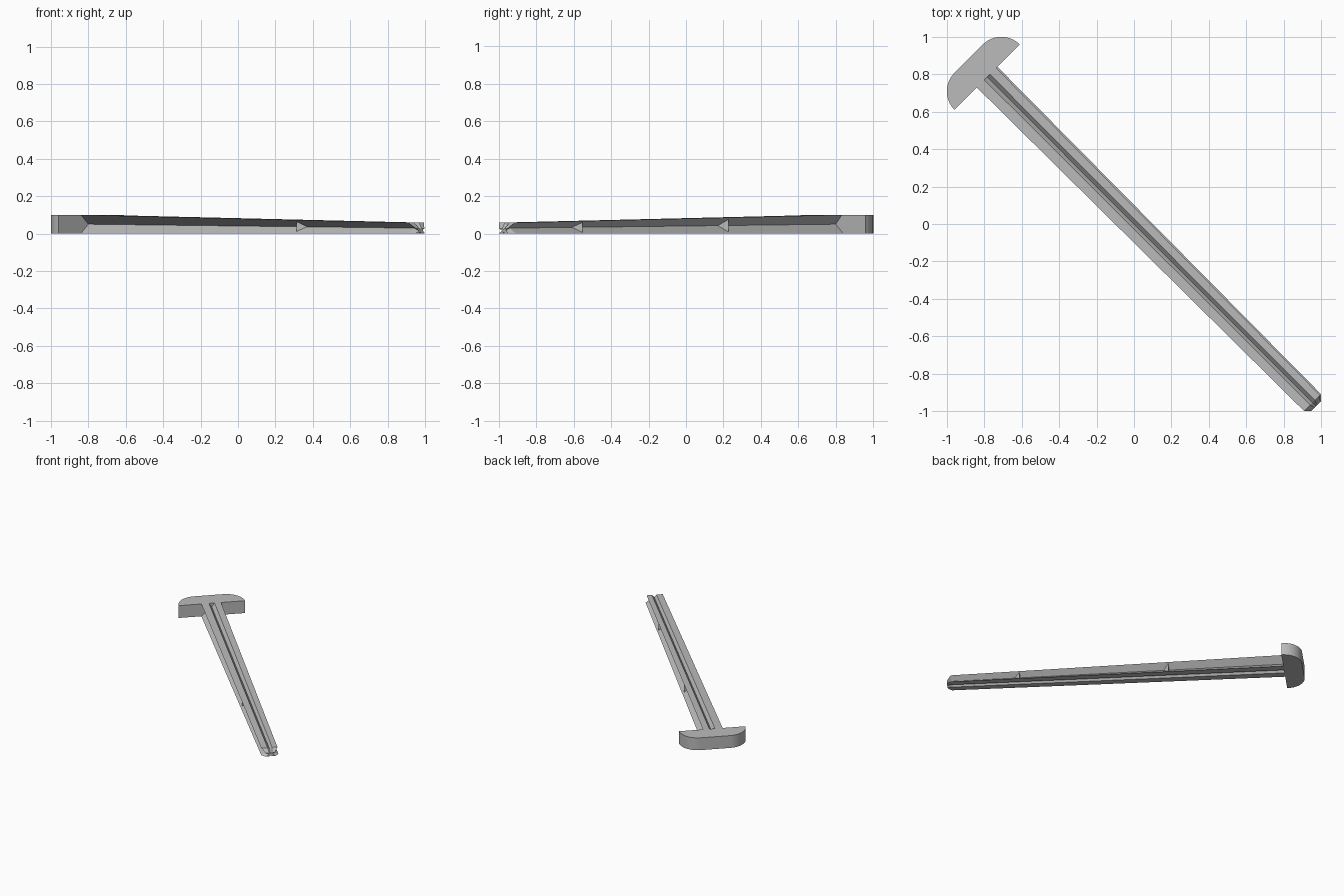
import bpy, bmesh, math
from mathutils import Matrix

cube = bpy.data.objects.get("Cube")
if cube:
    bpy.data.objects.remove(cube, do_unlink=True)

grey = bpy.data.materials.new("plain_grey")
grey.use_nodes = True
colour = (0.5, 0.5, 0.5, 1)
grey.diffuse_color = colour
grey.node_tree.nodes["Principled BSDF"].inputs["Base Color"].default_value = colour

# Parts are built along local x (head to tip), then turned onto the diagonal
DIAGONAL = Matrix.Rotation(math.radians(-45), 4, "Z")
NECK, SHOULDER, TIP = -1.11, 1.35, 1.378
HEIGHT = 0.1


def finish(name, bm):
    bmesh.ops.recalc_face_normals(bm, faces=bm.faces)
    bm.transform(DIAGONAL)
    mesh = bpy.data.meshes.new(name)
    bm.to_mesh(mesh)
    bm.free()
    mesh.materials.append(grey)
    obj = bpy.data.objects.new(name, mesh)
    bpy.context.collection.objects.link(obj)
    return obj


def loft(name, rings):
    bm = bmesh.new()
    loops = [[bm.verts.new(p) for p in ring] for ring in rings]
    for a, b in zip(loops, loops[1:]):
        for i in range(len(a)):
            j = (i + 1) % len(a)
            bm.faces.new((a[i], a[j], b[j], b[i]))
    caps = [bm.faces.new(loops[0]), bm.faces.new(loops[-1])]
    bmesh.ops.triangulate(bm, faces=caps)
    return finish(name, bm)


# Shaft: tapered bar with a groove along each of its four sides
G = 0.27
SECTION = [(-1, 0), (-G, 0), (0, 0.3), (G, 0), (1, 0), (G, 0.5),
           (0.88, 1), (G, 1), (0, 0.7), (-G, 1), (-1, 1), (-G, 0.5)]


def section(u, width, height):
    return [(u, v * width, z * height) for v, z in SECTION]


loft("shaft", [section(NECK, 0.078, HEIGHT),
               section(SHOULDER, 0.064, 0.058),
               section(TIP, 0.035, 0.028)])

# Head: straight inner edge, outer corners rounded by quarter circles
R, HALF, STEPS = 0.14, 0.107, 16
arc = [(NECK - R * math.sin(t), HALF + R * math.cos(t))
       for t in (math.pi / 2 * i / STEPS for i in range(STEPS + 1))]
outline = arc + [(u, -v) for u, v in reversed(arc)]
head = loft("head", [[(u, v, z) for u, v in outline] for z in (0, HEIGHT)])
bpy.ops.object.select_all(action="DESELECT")
head.select_set(True)
bpy.context.view_layer.objects.active = head
bpy.ops.object.shade_smooth_by_angle(angle=math.radians(30))


# Barbs: small ramps in the side grooves, upright towards the head
def barb(name, u, side):
    t = (u - NECK) / (SHOULDER - NECK)
    width = 0.078 - 0.014 * t
    height = HEIGHT - 0.042 * t
    bm = bmesh.new()
    for point in ((u, side * width * 0.85, height * 0.1),
                  (u, side * width * 0.85, height * 0.88),
                  (u, side * width * 0.2, height * 0.5),
                  (u + 0.04, side * width * 0.26, height * 0.5)):
        bm.verts.new(point)
    bmesh.ops.convex_hull(bm, input=bm.verts)
    finish(name, bm)


for name, u, side in (("left_upper_barb", -0.26, 1),
                      ("left_lower_barb", 0.84, 1),
                      ("right_barb", 0.5, -1)):
    barb(name, u, side)
